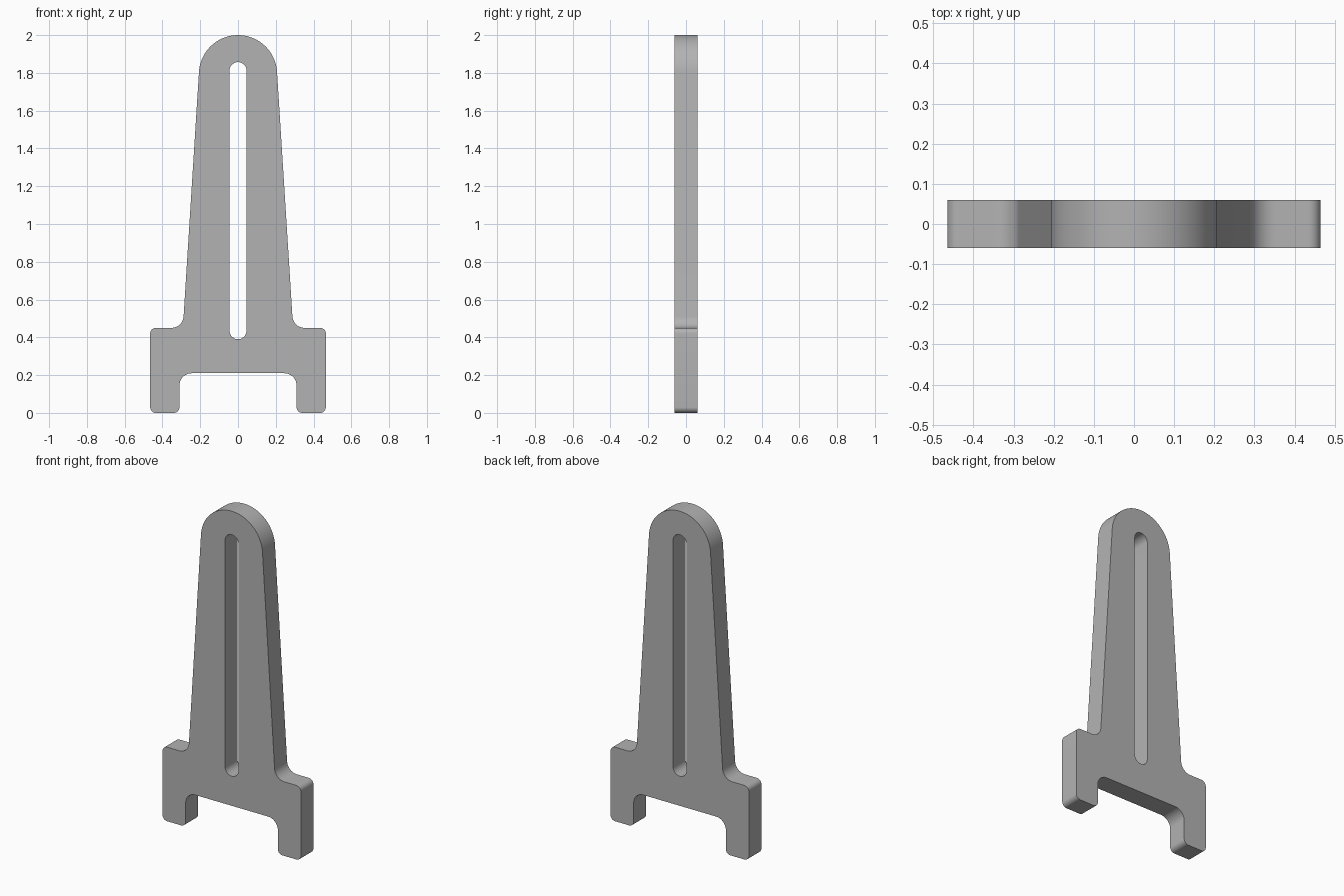
import bpy, bmesh, math
from mathutils import Vector

cube = bpy.data.objects.get("Cube")
if cube:
    bpy.data.objects.remove(cube, do_unlink=True)

THICK = 0.12
TOP_R = 0.207
TOP_Z = 2.0 - TOP_R
TAPER = math.radians(3.6)


def fillet(prev, corner, nxt, radius, steps=10):
    """Points of a round of the given radius that replaces a corner."""
    c = Vector(corner)
    a = (Vector(prev) - c).normalized()
    b = (Vector(nxt) - c).normalized()
    half = a.angle(b) / 2
    centre = c + (a + b).normalized() * radius / math.sin(half)
    start = c + a * radius / math.tan(half) - centre
    end = c + b * radius / math.tan(half) - centre
    sweep = start.angle(end)
    return [centre + (start * math.sin((1 - t) * sweep) + end * math.sin(t * sweep)) / math.sin(sweep)
            for t in (i / steps for i in range(steps + 1))]


def arc(cz, radius, start, end, steps):
    return [Vector((radius * math.cos(start + (end - start) * i / steps),
                    cz + radius * math.sin(start + (end - start) * i / steps)))
            for i in range(steps + 1)]


def plate_outline():
    # Right half from the notch up to the tapered side, then the rounded top
    shoulder_z = 0.45
    shoulder_x = (TOP_R + (TOP_Z - shoulder_z) * math.sin(TAPER)) / math.cos(TAPER)
    tangent = (TOP_R * math.cos(TAPER), TOP_Z + TOP_R * math.sin(TAPER))
    corners = [((0, 0.21), 0), ((0.31, 0.21), 0.065), ((0.31, 0), 0.03),
               ((0.465, 0), 0.03), ((0.465, shoulder_z), 0.03),
               ((shoulder_x, shoulder_z), 0.065), (tangent, 0)]
    side = []
    for i in range(1, len(corners) - 1):
        side += fillet(corners[i - 1][0], corners[i][0], corners[i + 1][0], corners[i][1])
    mirrored = [Vector((-p.x, p.y)) for p in reversed(side)]
    return side + arc(TOP_Z, TOP_R, TAPER, math.pi - TAPER, 48) + mirrored


def slot_outline():
    r = 0.045
    return arc(1.857 - r, r, 0, math.pi, 20) + arc(0.39 + r, r, math.pi, 2 * math.pi, 20)


# Flat profile with the slot left open, extruded to full thickness
bm = bmesh.new()
edges = []
for loop in (plate_outline(), slot_outline()):
    verts = [bm.verts.new((p.x, -THICK / 2, p.y)) for p in loop]
    edges += [bm.edges.new((v, verts[(i + 1) % len(verts)])) for i, v in enumerate(verts)]
bmesh.ops.triangle_fill(bm, use_beauty=True, edges=edges, normal=(0, -1, 0))
extruded = bmesh.ops.extrude_face_region(bm, geom=bm.faces[:], use_keep_orig=True)
bmesh.ops.translate(bm, vec=(0, THICK, 0),
                    verts=[g for g in extruded["geom"] if isinstance(g, bmesh.types.BMVert)])
bmesh.ops.recalc_face_normals(bm, faces=bm.faces[:])
mesh = bpy.data.meshes.new("slotted_plate")
bm.to_mesh(mesh)
bm.free()

plate = bpy.data.objects.new("slotted_plate", mesh)
bpy.context.collection.objects.link(plate)

# Plain grey material
grey = bpy.data.materials.new("plain_grey")
grey.use_nodes = True
colour = (0.45, 0.45, 0.45, 1)
grey.diffuse_color = colour
grey.node_tree.nodes["Principled BSDF"].inputs["Base Color"].default_value = colour
mesh.materials.append(grey)

# Smooth rounds, sharp rims
bpy.ops.object.select_all(action="DESELECT")
plate.select_set(True)
bpy.context.view_layer.objects.active = plate
bpy.ops.object.shade_smooth_by_angle(angle=math.radians(30))
